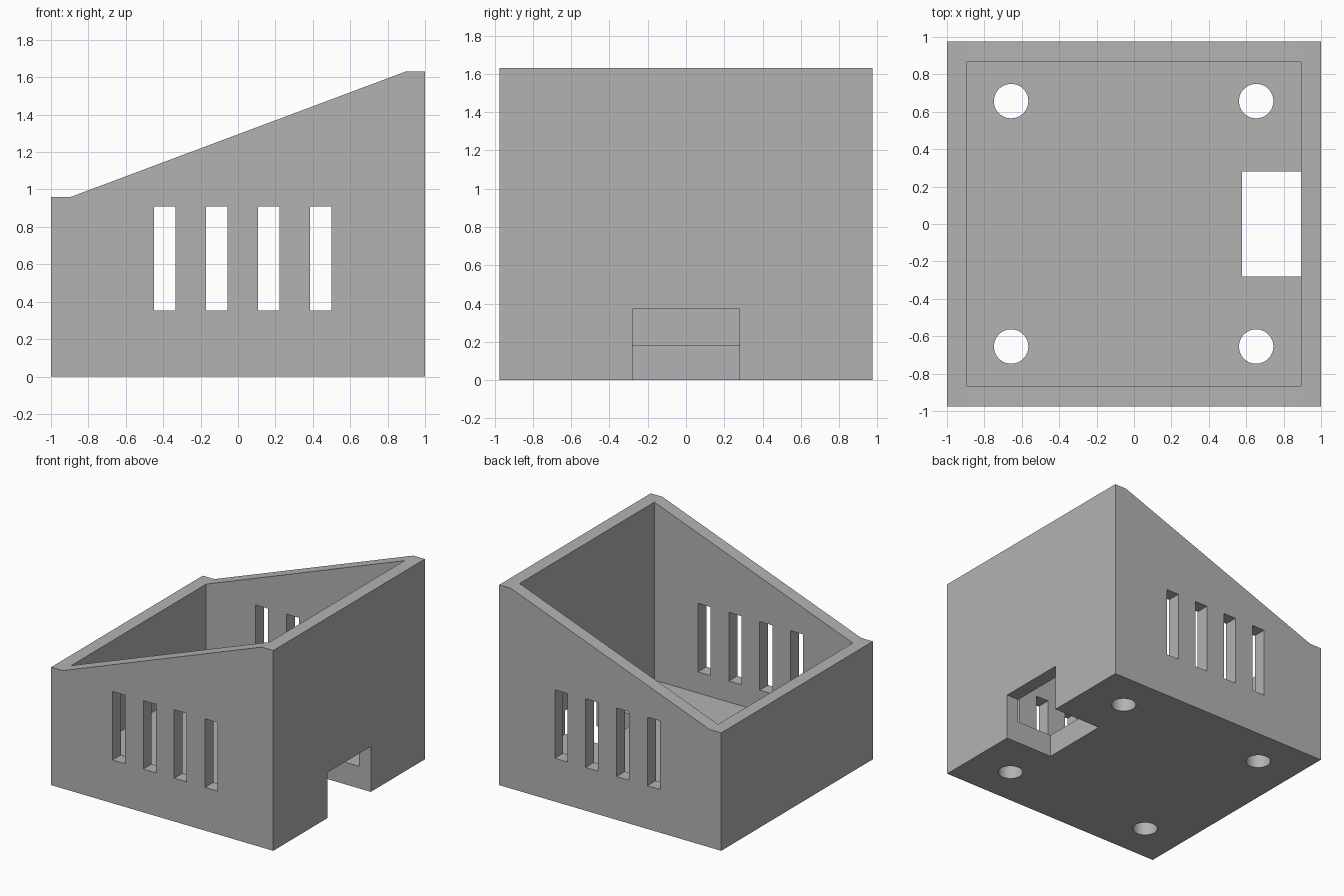
import bpy
import bmesh
import math
from mathutils import Matrix, Vector

default = bpy.data.objects.get("Cube")
if default:
    bpy.data.objects.remove(default, do_unlink=True)

grey = bpy.data.materials.new("light_grey")
grey.use_nodes = True
colour = (0.45, 0.45, 0.45, 1)
grey.diffuse_color = colour
grey.node_tree.nodes["Principled BSDF"].inputs["Base Color"].default_value = colour

HALF_DEPTH = 0.975
FLOOR = 0.18


def add_object(name, bm):
    bmesh.ops.recalc_face_normals(bm, faces=bm.faces)
    mesh = bpy.data.meshes.new(name)
    bm.to_mesh(mesh)
    bm.free()
    obj = bpy.data.objects.new(name, mesh)
    bpy.context.collection.objects.link(obj)
    return obj


def box(name, low, high):
    low, high = Vector(low), Vector(high)
    bm = bmesh.new()
    place = Matrix.Translation((low + high) / 2) @ Matrix.Diagonal((high - low).to_4d())
    bmesh.ops.create_cube(bm, size=1, matrix=place)
    return add_object(name, bm)


def cylinder(name, x, y, radius, height):
    bm = bmesh.new()
    bmesh.ops.create_cone(bm, cap_ends=True, segments=48, radius1=radius, radius2=radius,
                          depth=height, matrix=Matrix.Translation((x, y, FLOOR / 2)))
    return add_object(name, bm)


# Solid enclosure body: sloped side profile extruded along the depth
profile = [(-1, 0), (1, 0), (1, 1.63), (0.895, 1.63), (-0.895, 0.96), (-1, 0.96)]
bm = bmesh.new()
face = bm.faces.new([bm.verts.new((x, -HALF_DEPTH, z)) for x, z in profile])
side = bmesh.ops.extrude_face_region(bm, geom=[face])
moved = [v for v in side["geom"] if isinstance(v, bmesh.types.BMVert)]
bmesh.ops.translate(bm, verts=moved, vec=(0, 2 * HALF_DEPTH, 0))
body = add_object("enclosure_body", bm)
body.data.materials.append(grey)

# Open cavity and cable notch in the tall wall and floor
cutters = [
    box("cavity_cutter", (-0.895, -0.867, FLOOR), (0.892, 0.867, 2)),
    box("cable_notch_cutter", (0.578, -0.28, -0.1), (1.1, 0.28, 0.37)),
]
# Vent slots through the front and back walls
for i in range(4):
    x = -0.448 + i * 0.278
    cutters.append(box("vent_cutter", (x, -1.1, 0.352), (x + 0.113, 1.1, 0.91)))
# Round screw holes in the floor
for x in (-0.657, 0.653):
    for y in (-0.655, 0.657):
        cutters.append(cylinder("screw_hole_cutter", x, y, 0.092, 0.3))

for cutter in cutters:
    cutter.hide_render = True
    mod = body.modifiers.new(cutter.name, "BOOLEAN")
    mod.operation = "DIFFERENCE"
    mod.solver = "EXACT"
    mod.object = cutter

# Apply the cuts and discard the cutters
bpy.context.view_layer.update()
evaluated = body.evaluated_get(bpy.context.evaluated_depsgraph_get())
result = bpy.data.meshes.new_from_object(evaluated)
body.modifiers.clear()
body.data = result
result.name = "enclosure_body"
result.materials.clear()
result.materials.append(grey)
for poly in result.polygons:
    poly.material_index = 0
for cutter in cutters:
    bpy.data.objects.remove(cutter, do_unlink=True)

# Smooth hole walls, sharp edges elsewhere
bpy.ops.object.select_all(action="DESELECT")
body.select_set(True)
bpy.context.view_layer.objects.active = body
bpy.ops.object.shade_smooth_by_angle(angle=math.radians(15))
